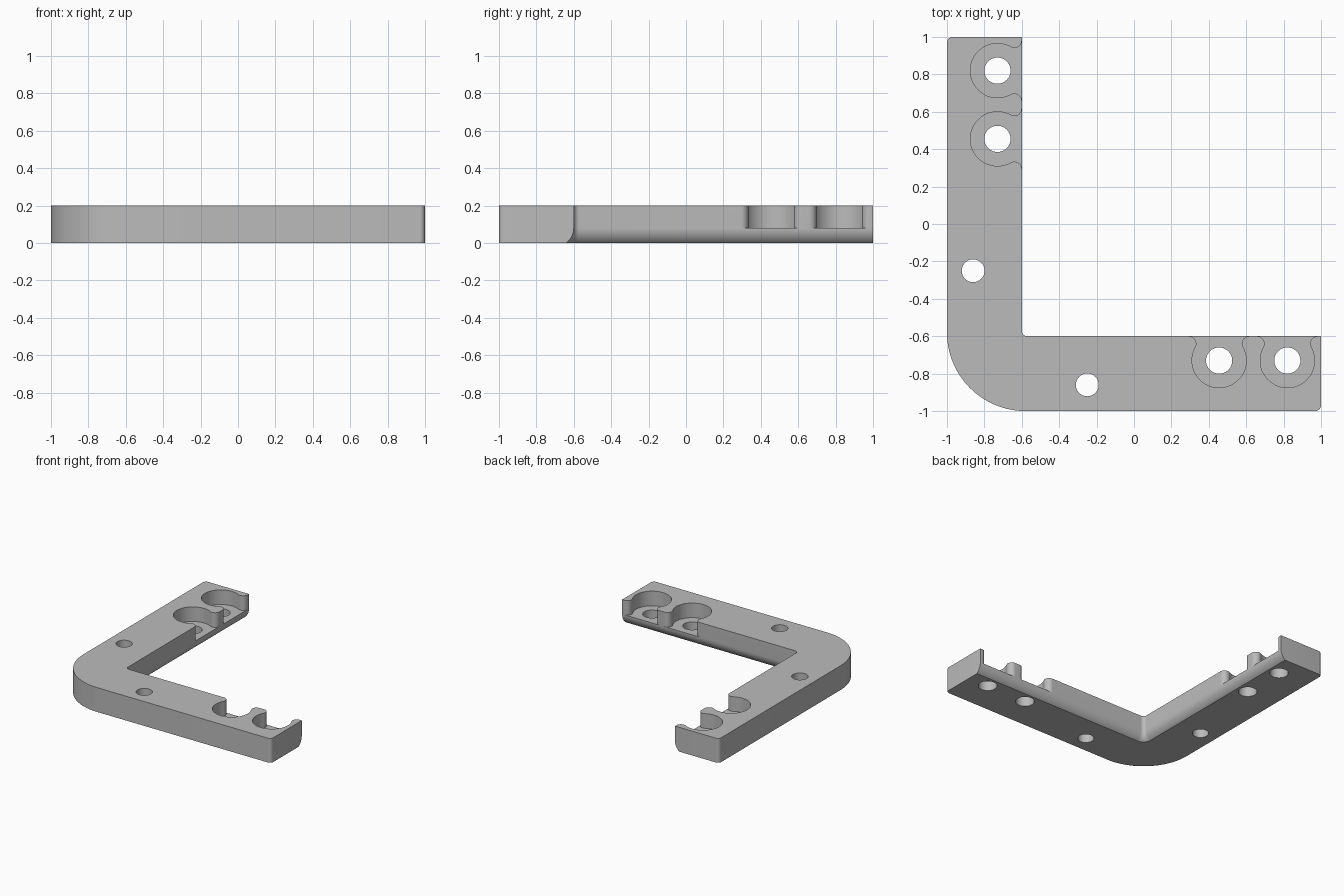
import bpy, bmesh
from math import sin, cos, pi, sqrt, atan2
from mathutils import Vector

cube = bpy.data.objects.get("Cube")
if cube:
    bpy.data.objects.remove(cube)

HEIGHT, FLOOR, INNER = 0.2, 0.08, -0.6
POCKET_R, LIP_R, BOLT_R, PIN_R = 0.145, 0.04, 0.07, 0.061
BOLTS = [(-0.73, 0.82), (-0.73, 0.455)]
PINS = [(-0.86, -0.25)]


def arc(cx, cy, r, a0, a1, n):
    return [(cx + r * cos(a0 + (a1 - a0) * i / n),
             cy + r * sin(a0 + (a1 - a0) * i / n)) for i in range(n + 1)]


def swap(points):
    return [(y, x) for x, y in points]


def loft(bm, rings):
    """Closed solid through a stack of (outline, z) rings."""
    loops = [[bm.verts.new((x, y, z)) for x, y in pts] for pts, z in rings]
    n = len(loops[0])
    for a, b in zip(loops, loops[1:]):
        for i in range(n):
            j = (i + 1) % n
            bm.faces.new((a[i], a[j], b[j], b[i]))
    bm.faces.new(loops[0])
    bm.faces.new(loops[-1])


def make_object(name, solids):
    bm = bmesh.new()
    for rings in solids:
        loft(bm, rings)
    bmesh.ops.recalc_face_normals(bm, faces=bm.faces)
    mesh = bpy.data.meshes.new(name)
    bm.to_mesh(mesh)
    bm.free()
    obj = bpy.data.objects.new(name, mesh)
    bpy.context.collection.objects.link(obj)
    return obj


def bracket_outline(inset):
    """L outline; inset pulls the inner edges back into the arms."""
    edge, r = INNER - inset, 0.03
    c = INNER + r
    return (arc(-0.58, -0.58, 0.42, pi, 1.5 * pi, 32)
            + arc(1 - r, -1 + r, r, -pi / 2, 0, 8)
            + [(1, edge)]
            + arc(c, c, r + inset, -pi / 2, -pi, 10)
            + [(edge, 1)]
            + arc(-1 + r, 1 - r, r, pi / 2, pi, 8))


def pocket_outline(cx, cy):
    """Round pocket opening through rounded lips onto the inner edge."""
    dx = INNER - LIP_R - cx
    dy = sqrt((POCKET_R + LIP_R) ** 2 - dx ** 2)
    a = atan2(dy, dx)
    upper = arc(cx + dx, cy + dy, LIP_R, 0, a - pi, 16)
    lower = arc(cx + dx, cy - dy, LIP_R, pi - a, 0, 16)
    bowl = arc(cx, cy, POCKET_R, a, 2 * pi - a, 56)
    out = INNER + 0.1
    return ([(out, cy + dy)] + upper + bowl[1:-1] + lower + [(out, cy - dy)])


# L-shaped body with a rounded lower inner edge
R, STEPS = 0.1, 10
rings = []
for i in range(STEPS + 1):
    z = FLOOR * i / STEPS
    rings.append((bracket_outline(R - sqrt(R * R - (FLOOR - z) ** 2)), z))
rings.append((bracket_outline(0), HEIGHT))
bracket = make_object("corner_bracket", [rings])

# Pocket and hole cutters, repeated on the second arm by swapping x and y
pockets, holes = [], []
for mirror in (list, swap):
    for c in BOLTS:
        pts = mirror(pocket_outline(*c))
        pockets.append([(pts, FLOOR), (pts, HEIGHT + 0.1)])
    for centres, r in ((BOLTS, BOLT_R), (PINS, PIN_R)):
        for c in centres:
            pts = mirror(arc(*c, r, 0, 2 * pi, 48)[:-1])
            holes.append([(pts, -0.1), (pts, HEIGHT + 0.1)])

bpy.ops.object.select_all(action='DESELECT')
bpy.context.view_layer.objects.active = bracket
bracket.select_set(True)
for name, solids in (("pocket_cutter", pockets), ("hole_cutter", holes)):
    cutter = make_object(name, solids)
    cutter.hide_render = True
    mod = bracket.modifiers.new(name, 'BOOLEAN')
    mod.operation = 'DIFFERENCE'
    mod.solver = 'EXACT'
    mod.object = cutter
    bpy.ops.object.modifier_apply(modifier=mod.name)
    bpy.data.objects.remove(cutter)

# Single grey finish
grey = bpy.data.materials.new("plain_grey")
grey.use_nodes = True
colour = (0.5, 0.5, 0.5, 1)
grey.diffuse_color = colour
grey.node_tree.nodes["Principled BSDF"].inputs["Base Color"].default_value = colour
bracket.data.materials.clear()
bracket.data.materials.append(grey)
bpy.ops.object.shade_smooth_by_angle(angle=pi / 6)
